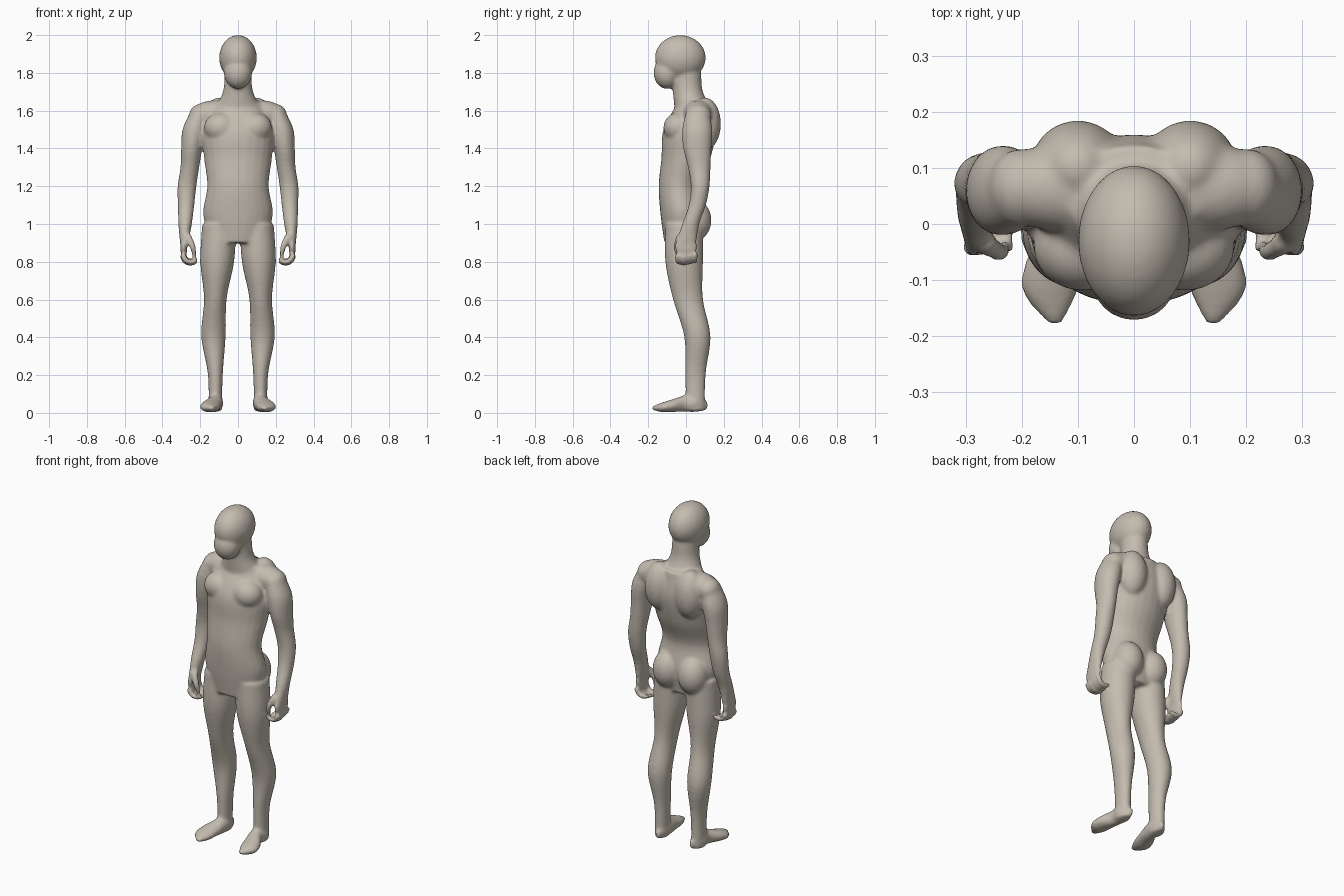
import bpy, bmesh, math
from mathutils import Vector

if "Cube" in bpy.data.objects:
    bpy.data.objects.remove(bpy.data.objects["Cube"], do_unlink=True)

ACROSS, DEEP, UP = Vector((1, 0, 0)), Vector((0, 1, 0)), Vector((0, 0, 1))
SIDES, STEPS = 24, 5
bm = bmesh.new()


def skin_slices(slices):
    """Join elliptical slices (centre, half axis, half axis) into a closed shell."""
    rings = []
    for centre, half_u, half_v in slices:
        angles = [math.tau * corner / SIDES for corner in range(SIDES)]
        rings.append([bm.verts.new(centre + half_u * math.cos(angle) + half_v * math.sin(angle))
                      for angle in angles])
    for lower, upper in zip(rings, rings[1:]):
        for corner in range(SIDES):
            following = (corner + 1) % SIDES
            bm.faces.new((lower[corner], lower[following], upper[following], upper[corner]))
    bm.faces.new(reversed(rings[0]))
    bm.faces.new(rings[-1])


def smooth_rows(rows):
    """Blend evenly spaced rows into a smooth series."""
    points = [Vector(row) for row in rows]
    before = points[0] * 2 - points[1]
    after = points[-1] * 2 - points[-2]
    points = [before, *points, after]
    series = []
    for a, b, c, d in zip(points, points[1:], points[2:], points[3:]):
        for step in range(STEPS):
            t = step / STEPS
            bend = (a * 2 - b * 5 + c * 4 - d) * t * t + (b * 3 - a - c * 3 + d) * t ** 3
            series.append(b + ((c - a) * t + bend) / 2)
    return series + [points[-2]]


def loft(rows, start, end, along=UP, second=DEEP, side=1):
    """Skin ellipses spaced evenly along an axis; row: two offsets, two radii."""
    series = smooth_rows(rows)
    slices = []
    for index, (shift_u, shift_v, radius_u, radius_v) in enumerate(series):
        distance = start + (end - start) * index / (len(series) - 1)
        centre = along * distance + ACROSS * shift_u * side + second * shift_v
        slices.append((centre, ACROSS * radius_u, second * radius_v))
    skin_slices(slices)


def ellipsoid(centre, radii, side=1):
    x, y, z = centre
    wide, deep, tall = radii
    slices = []
    for level in range(1, SIDES):
        angle = math.pi * level / SIDES
        slices.append((Vector((x * side, y, z + tall * math.cos(angle))),
                       ACROSS * wide * math.sin(angle), DEEP * deep * math.sin(angle)))
    skin_slices(slices)


def digit(path, thick, thin, side):
    """Finger that tapers along a path of points."""
    centres = [Vector((x * side, y, z)) for x, y, z in path]
    last = len(centres) - 1
    slices = []
    for index, centre in enumerate(centres):
        radius = thick + (thin - thick) * index / last
        heading = centres[min(index + 1, last)] - centres[max(index - 1, 0)]
        slices.append((centre, DEEP * radius, heading.cross(DEEP).normalized() * radius))
    skin_slices(slices)


def curled_finger(y, lift, side):
    bend_radius, joints = .04, 12
    path = []
    for joint in range(joints):
        angle = math.radians(-145) * joint / (joints - 1)
        path.append((.25 + bend_radius * math.cos(angle), y,
                     .83 + lift + bend_radius * math.sin(angle)))
    digit(path, thick=.017, thin=.011, side=side)


def thumb(side):
    path = smooth_rows([(.27, -.03, .94), (.24, -.05, .88), (.23, -.04, .82)])
    digit(path, thick=.022, thin=.011, side=side)


def leg(side):
    loft([(.1, -.01, .09, .1), (.11, -.01, .09, .1), (.12, .01, .06, .08),
          (.13, .06, .065, .07), (.12, .05, .04, .055), (.12, .05, .035, .05)],
         start=1, end=.01, side=side)


def foot(side):
    # Slices run from heel to toe
    loft([(.11, .04, .01, .02), (.12, .05, .04, .045), (.12, .05, .04, .045),
          (.14, .04, .052, .035), (.15, .03, .05, .027), (.14, .025, .012, .01)],
         start=.115, end=-.18, along=DEEP, second=UP, side=side)


def arm(side):
    # Slices run from shoulder to wrist
    loft([(.2, .06, .05, .06), (.23, .06, .064, .08), (.245, .06, .056, .075),
          (.255, .07, .05, .06), (.27, .075, .05, .05), (.275, .06, .044, .046),
          (.28, .025, .036, .046), (.285, 0, .022, .055)],
         start=1.6, end=.9, side=side)


def hand(side):
    ellipsoid((.287, 0, .88), (.019, .06, .055), side)
    for finger in range(4):
        curled_finger(y=.03 * finger - .042, lift=.007 * abs(finger - 1), side=side)
    thumb(side)


def muscles(side):
    # Shoulder cap, trapezius, shoulder blade, chest and buttock
    ellipsoid((.2, .065, 1.57), (.06, .07, .065), side)
    ellipsoid((.12, .065, 1.58), (.13, .08, .075), side)
    ellipsoid((.1, .1, 1.53), (.085, .085, .14), side)
    ellipsoid((.09, -.04, 1.51), (.09, .08, .08), side)
    ellipsoid((.083, .045, 1.02), (.085, .09, .11), side)


# Head: skull and jaw
ellipsoid((0, -.03, 1.88), (.1, .135, .12))
ellipsoid((0, -.1, 1.8), (.075, .072, .085))

# Neck
loft([(0, .04, .13, .1), (0, .01, .08, .08), (0, 0, .07, .08)], start=1.6, end=1.8)

# Torso, from the base of the neck to the crotch
loft([(0, .05, .12, .09), (0, .02, .19, .14), (0, 0, .18, .13),
      (0, -.035, .163, .11), (0, -.02, .185, .115), (0, -.02, .14, .095)],
     start=1.65, end=.9)

for side in (1, -1):
    for build_part in (muscles, leg, foot, arm, hand):
        build_part(side)

bmesh.ops.recalc_face_normals(bm, faces=bm.faces)
for face in bm.faces:
    face.smooth = True
mesh = bpy.data.meshes.new("body")
bm.to_mesh(mesh)
bm.free()
body = bpy.data.objects.new("body", mesh)
bpy.context.collection.objects.link(body)

# Fuse the parts into one smooth skin
fuse = body.modifiers.new("fuse", 'REMESH')
fuse.mode = 'VOXEL'
fuse.voxel_size = .008
fuse.use_smooth_shade = True
soften = body.modifiers.new("soften", 'SMOOTH')
soften.factor = .5
soften.iterations = 12

# Skin colour
skin = bpy.data.materials.new("warm_grey")
skin.use_nodes = True
colour = (.55, .5, .43, 1)
skin.diffuse_color = colour
shader = skin.node_tree.nodes["Principled BSDF"]
shader.inputs["Base Color"].default_value = colour
mesh.materials.append(skin)
